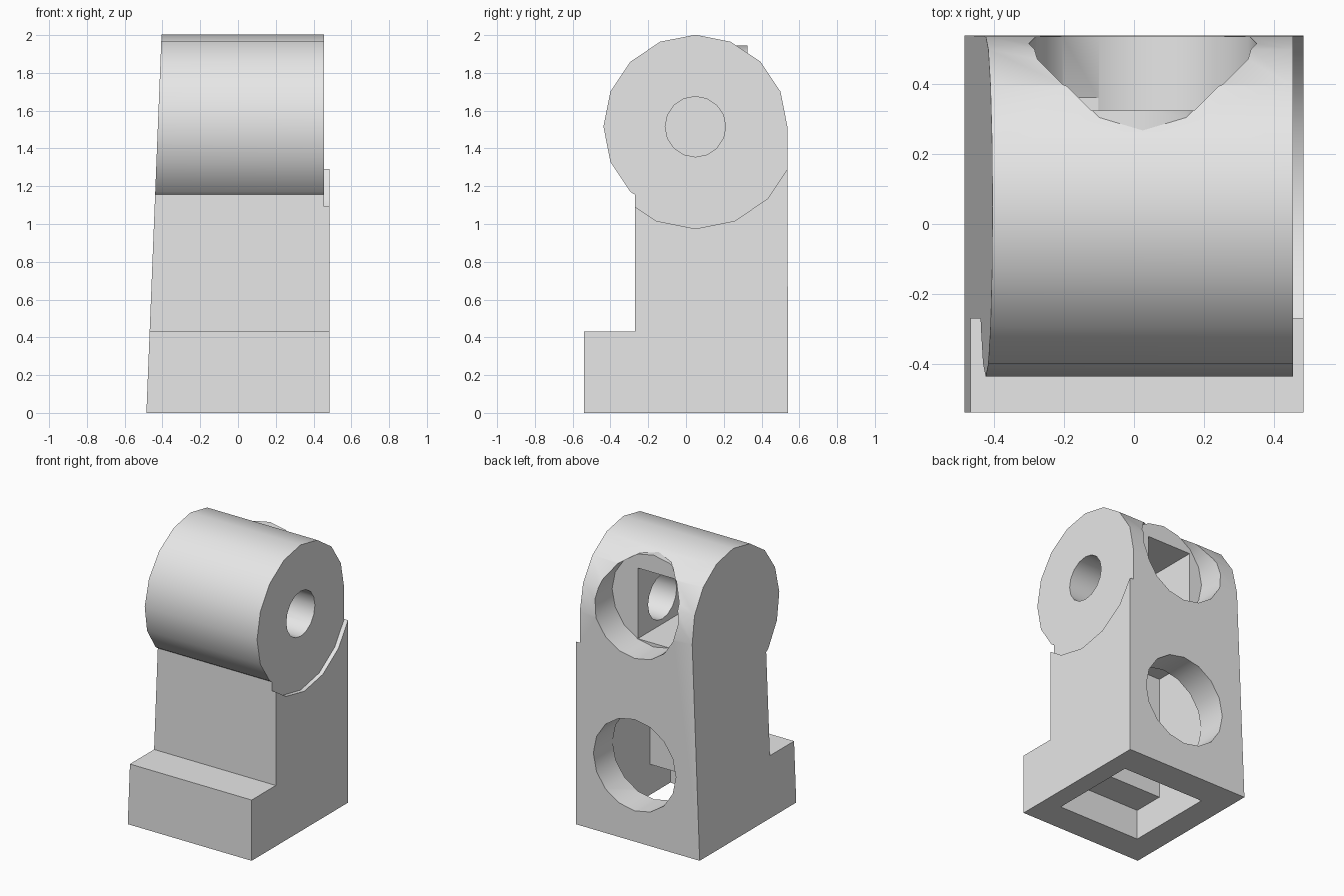
import bpy, bmesh, math

cube = bpy.data.objects.get("Cube")
if cube:
    bpy.data.objects.remove(cube, do_unlink=True)

grey = bpy.data.materials.new("light grey")
grey.use_nodes = True
grey.diffuse_color = (0.8, 0.8, 0.8, 1)
grey.node_tree.nodes["Principled BSDF"].inputs["Base Color"].default_value = (0.8, 0.8, 0.8, 1)

SIDES = 16
HIP_Y, HIP_Z, HIP_R = 0.05, 1.515, 0.487
PEG_X, PEG_R = 0.025, 0.325


def arc(a, b, radius, first=0, last=SIDES):
    """Points of a regular polygon around (a, b)."""
    step = math.tau / SIDES
    return [(a + radius * math.cos(i * step), b + radius * math.sin(i * step))
            for i in range(first, last)]


def prism(name, profile, start, end, axis="x"):
    """Extrude a 2D profile: (y, z) along x, or (x, z) along y."""
    bm = bmesh.new()
    rings = []
    for d in (start, end):
        rings.append([bm.verts.new((d, a, b) if axis == "x" else (a, d, b))
                      for a, b in profile])
    low, high = rings
    bm.faces.new(low)
    bm.faces.new(high)
    n = len(profile)
    for i in range(n):
        j = (i + 1) % n
        bm.faces.new((low[i], low[j], high[j], high[i]))
    bmesh.ops.recalc_face_normals(bm, faces=bm.faces)
    mesh = bpy.data.meshes.new(name)
    bm.to_mesh(mesh)
    bm.free()
    mesh.materials.append(grey)
    obj = bpy.data.objects.new(name, mesh)
    bpy.context.collection.objects.link(obj)
    return obj


def combine(target, tool, operation):
    """Apply a boolean and remove the tool."""
    tool.hide_render = True
    mod = target.modifiers.new(tool.name, "BOOLEAN")
    mod.object, mod.operation, mod.solver = tool, operation, "EXACT"
    bpy.context.view_layer.objects.active = target
    bpy.ops.object.modifier_apply(modifier=mod.name)
    bpy.data.objects.remove(tool, do_unlink=True)


# Leg: toe, shin and round hip in one side profile
outline = [(-0.27, 1.155), (-0.27, 0.43), (-0.54, 0.43), (-0.54, 0), (0.54, 0)]
leg = prism("leg", outline + arc(HIP_Y, HIP_Z, HIP_R, 0, 11), -0.485, 0.485)

# Outer side leans inward with height
for v in leg.data.vertices:
    if v.co.x < 0:
        v.co.x += 0.04 * v.co.z

# Peg socket floor, standing slightly proud of the hip
combine(leg, prism("socket_floor", arc(PEG_X, 1.62, PEG_R - 0.001), 0.15, 0.4, "y"), "UNION")

# Hip recess and axle hole on the inner side
hip_recess = prism("hip_recess", arc(HIP_Y, HIP_Z, 0.54), 0.455, 0.7)
axle_hole = prism("axle_hole", arc(HIP_Y, HIP_Z, 0.16), 0.1, 0.7)

# Upper socket and the chamber behind it
upper_socket = prism("upper_socket", arc(PEG_X, 1.62, PEG_R + 0.001), 0.325, 0.8, "y")
chamber = prism("chamber", [(-0.18, 1.32), (0.36, 1.32), (0.36, 1.82), (-0.18, 1.82)],
                -0.2, 0.15)

# Hollow sole with a low toe and a tall shin, and the lower socket into it
hollow = prism("hollow", [(-0.325, -0.1), (0.325, -0.1), (0.325, 1.1),
                          (-0.1, 1.1), (-0.1, 0.215), (-0.325, 0.215)], -0.3, 0.35)
lower_socket = prism("lower_socket", arc(PEG_X, 0.54, PEG_R - 0.002), 0.25, 0.8, "y")

for cutter in (hip_recess, upper_socket, chamber, axle_hole, hollow, lower_socket):
    combine(leg, cutter, "DIFFERENCE")

# Smooth round surfaces, sharp edges
bpy.ops.object.select_all(action="DESELECT")
leg.select_set(True)
bpy.context.view_layer.objects.active = leg
bpy.ops.object.shade_smooth_by_angle(angle=math.radians(30))
